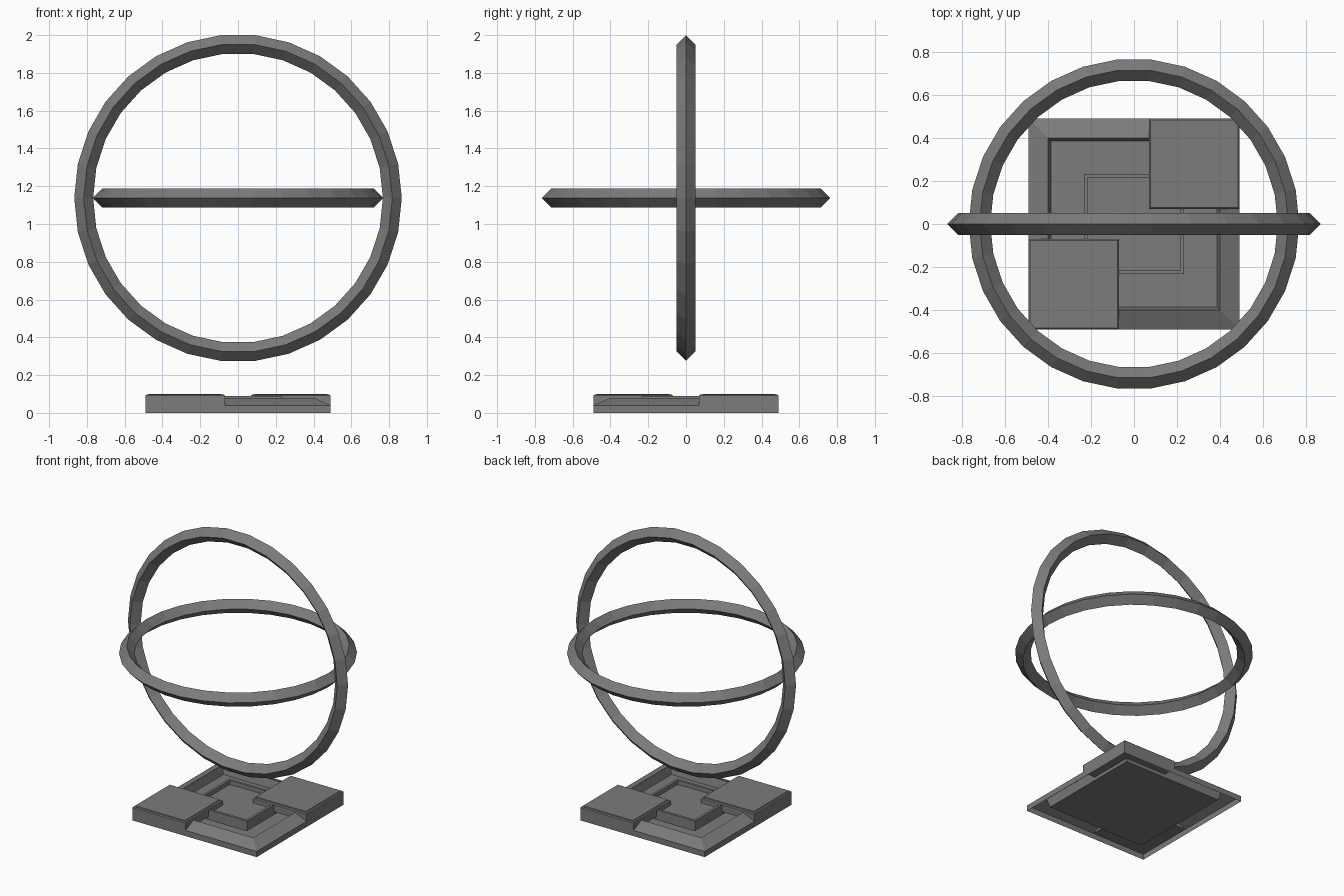
import bpy, bmesh, math
from mathutils import Matrix

if "Cube" in bpy.data.objects:
    bpy.data.objects.remove(bpy.data.objects["Cube"])

grey = bpy.data.materials.new("dark grey metal")
grey.diffuse_color = (0.2, 0.2, 0.2, 1)
grey.use_nodes = True
grey.node_tree.nodes["Principled BSDF"].inputs["Base Color"].default_value = grey.diffuse_color


def finish(bm, name):
    bmesh.ops.recalc_face_normals(bm, faces=bm.faces)
    mesh = bpy.data.meshes.new(name)
    bm.to_mesh(mesh)
    bm.free()
    mesh.materials.append(grey)
    obj = bpy.data.objects.new(name, mesh)
    bpy.context.collection.objects.link(obj)
    return obj


def square_loft(name, profile, cap=False, closed=False):
    """Sweep (half width, z) points around a square."""
    bm = bmesh.new()
    loops = [[bm.verts.new((sx * h, sy * h, z)) for sx, sy in
              ((-1, -1), (1, -1), (1, 1), (-1, 1))] for h, z in profile]
    pairs = list(zip(loops, loops[1:]))
    if closed:
        pairs.append((loops[-1], loops[0]))
    for a, b in pairs:
        for i in range(4):
            j = (i + 1) % 4
            bm.faces.new((a[i], a[j], b[j], b[i]))
    if cap:
        bm.faces.new(loops[-1])
    return finish(bm, name)


def ring(name, major, minor, z, upright):
    """Thirty-sided ring with a diamond cross-section."""
    bpy.ops.mesh.primitive_torus_add(major_segments=30, minor_segments=4,
                                     major_radius=major, minor_radius=minor)
    obj = bpy.context.object
    obj.name = name
    if upright:
        obj.data.transform(Matrix.Rotation(math.pi / 2, 4, 'X'))
    obj.data.transform(Matrix.Translation((0, 0, z)))
    obj.data.materials.append(grey)


# Two crossed rings
ring("upright_ring", 0.817, 0.05, 1.1375, True)
ring("level_ring", 0.718, 0.05, 1.1375, False)

# Base tray, hollow below: rim side, slope, inner wall, floor
square_loft("base_tray", [(0.49, 0), (0.49, 0.04), (0.40, 0.08),
                          (0.385, 0.02)], cap=True)

# Thin square frame in the tray, with a raised floor inside it
square_loft("inner_frame", [(0.233, 0.02), (0.233, 0.09), (0.215, 0.09),
                            (0.215, 0.02)], closed=True)
square_loft("inner_floor", [(0.215, 0.06)], cap=True)

# Two corner pads with softened edges and a raised top panel
for side, name in ((1, "back_pad"), (-1, "front_pad")):
    bm = bmesh.new()
    bmesh.ops.create_cube(bm, size=1)
    bmesh.ops.scale(bm, vec=(0.42, 0.42, 0.057), verts=bm.verts)
    bmesh.ops.translate(bm, vec=(side * 0.28, side * 0.28, 0.0685), verts=bm.verts)
    edges = [e for e in bm.edges if all(v.co.z > 0.09 for v in e.verts)]
    bmesh.ops.bevel(bm, geom=edges, offset=0.006, segments=1, affect='EDGES')
    top = max(bm.faces, key=lambda f: f.calc_center_median().z)
    bmesh.ops.inset_region(bm, faces=[top], thickness=0.014)
    bmesh.ops.inset_region(bm, faces=[top], thickness=0.001, depth=0.003)
    finish(bm, name)
